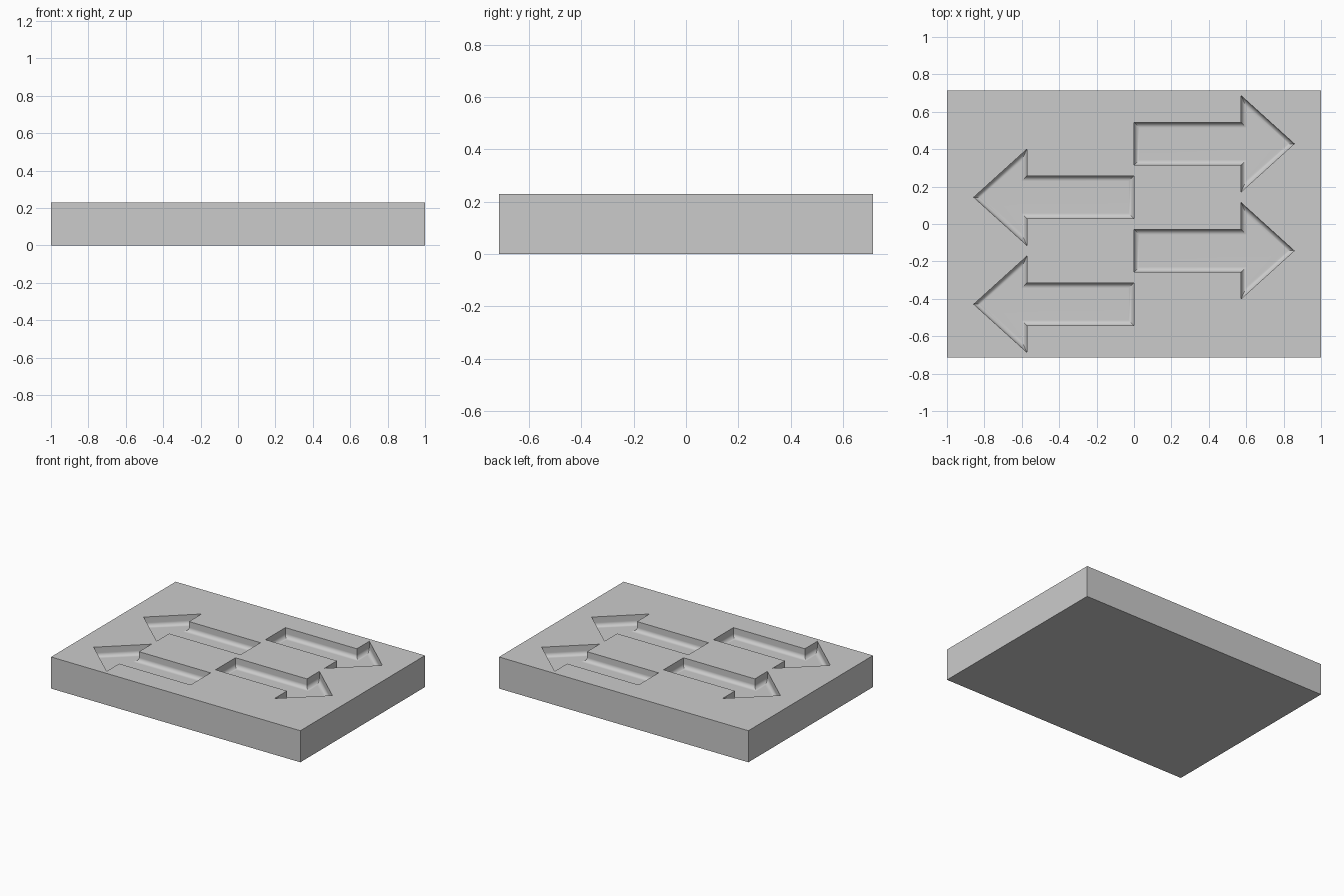
import bpy
import bmesh

cube = bpy.data.objects.get("Cube")
if cube:
    bpy.data.objects.remove(cube, do_unlink=True)

WIDTH, DEPTH, HEIGHT = 2.0, 1.428, 0.229
RECESS, FILLET = 0.071, 0.029

grey = bpy.data.materials.new("light grey")
grey.use_nodes = True
grey.diffuse_color = (0.6, 0.6, 0.6, 1)
grey.node_tree.nodes["Principled BSDF"].inputs["Base Color"].default_value = (0.6, 0.6, 0.6, 1)


def make_object(name, bm):
    bmesh.ops.recalc_face_normals(bm, faces=bm.faces)
    mesh = bpy.data.meshes.new(name)
    bm.to_mesh(mesh)
    bm.free()
    mesh.materials.append(grey)
    obj = bpy.data.objects.new(name, mesh)
    bpy.context.collection.objects.link(obj)
    return obj


def arrow_cutter(name, direction, y):
    """Arrow-shaped prism whose lower rim is rounded."""
    half = [(0, 0.114), (0.573, 0.114), (0.573, 0.257)]
    outline = half + [(0.857, 0)] + [(x, -w) for x, w in reversed(half)]
    bm = bmesh.new()
    floor = bm.faces.new([bm.verts.new((direction * x, y + w, HEIGHT - RECESS)) for x, w in outline])
    rim = list(floor.edges)
    top = bmesh.ops.extrude_face_region(bm, geom=[floor], use_keep_orig=True)["geom"]
    for v in top:
        if isinstance(v, bmesh.types.BMVert):
            v.co.z = HEIGHT + 0.05
    bmesh.ops.recalc_face_normals(bm, faces=bm.faces)
    bmesh.ops.bevel(bm, geom=rim, offset=FILLET, offset_type='OFFSET',
                    segments=6, profile=0.5, affect='EDGES')
    cutter = make_object(name, bm)
    cutter.hide_render = True
    return cutter


# Slab
bm = bmesh.new()
bmesh.ops.create_cube(bm, size=1)
for v in bm.verts:
    v.co.x *= WIDTH
    v.co.y *= DEPTH
    v.co.z = (v.co.z + 0.5) * HEIGHT
slab = make_object("slab", bm)

# Four arrow recesses, alternating in direction
bpy.ops.object.select_all(action='DESELECT')
bpy.context.view_layer.objects.active = slab
slab.select_set(True)
for i in range(4):
    cutter = arrow_cutter("arrow_cutter", 1 if i % 2 == 0 else -1, 0.429 - 0.286 * i)
    cut = slab.modifiers.new("arrow_recess", 'BOOLEAN')
    cut.operation = 'DIFFERENCE'
    cut.solver = 'EXACT'
    cut.object = cutter
    bpy.ops.object.modifier_apply(modifier=cut.name)
    bpy.data.objects.remove(cutter, do_unlink=True)

# Smooth fillets, crisp rims and flat faces
bpy.ops.object.shade_smooth_by_angle(angle=0.5)
weighted = slab.modifiers.new("flat_faces", 'WEIGHTED_NORMAL')
weighted.keep_sharp = True
